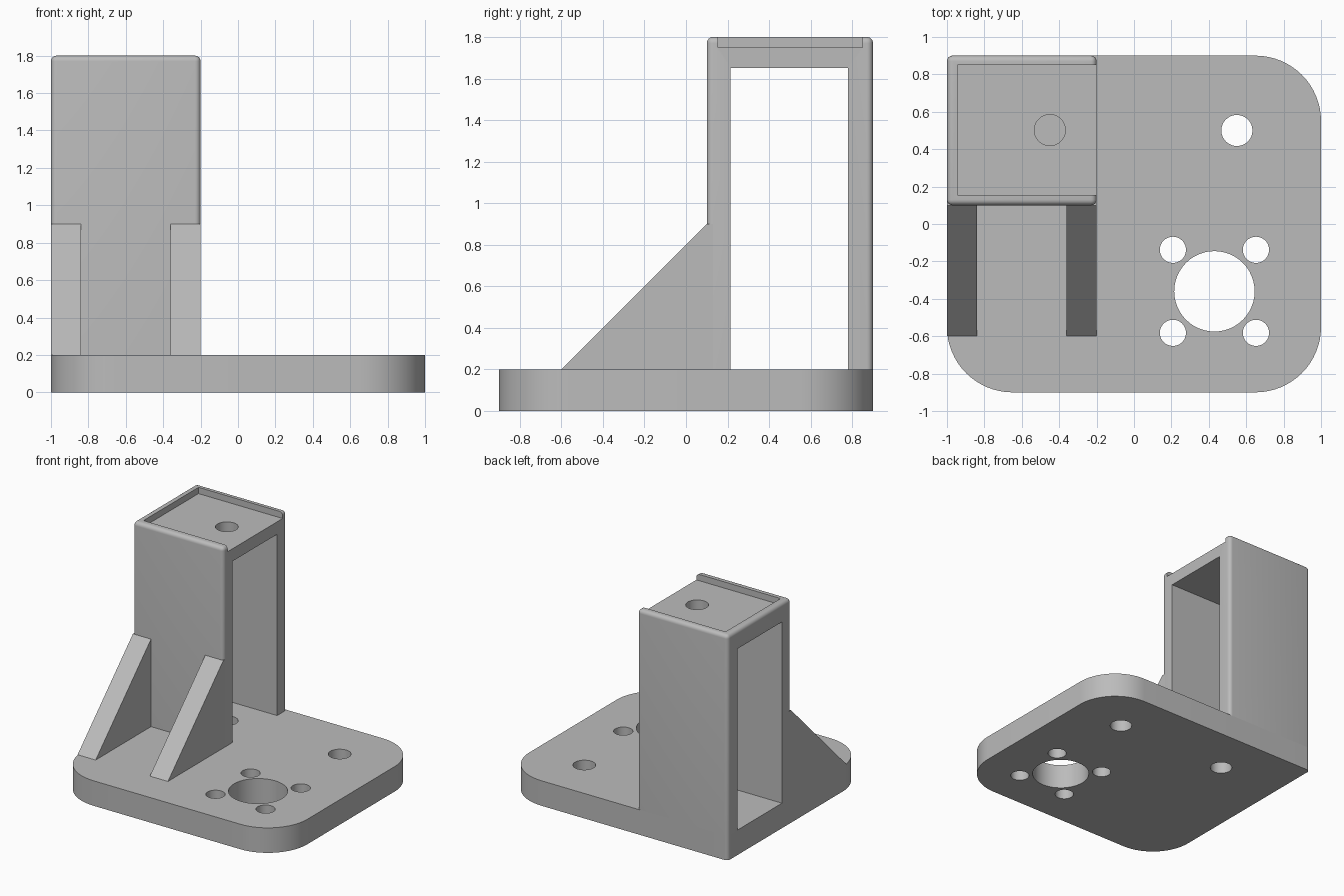
import bpy, bmesh, math
from mathutils import Vector

cube = bpy.data.objects.get("Cube")
if cube:
    bpy.data.objects.remove(cube, do_unlink=True)

grey = bpy.data.materials.new("plain grey")
grey.use_nodes = True
colour = (0.5, 0.5, 0.5, 1)
grey.diffuse_color = colour
grey.node_tree.nodes["Principled BSDF"].inputs["Base Color"].default_value = colour


def prism(name, points, shift):
    """Extrude a closed outline of 3D points along a vector."""
    bm = bmesh.new()
    face = bm.faces.new([bm.verts.new(p) for p in points])
    new = bmesh.ops.extrude_face_region(bm, geom=[face])["geom"]
    verts = [v for v in new if isinstance(v, bmesh.types.BMVert)]
    bmesh.ops.translate(bm, verts=verts, vec=Vector(shift))
    bmesh.ops.recalc_face_normals(bm, faces=bm.faces)
    mesh = bpy.data.meshes.new(name)
    bm.to_mesh(mesh)
    bm.free()
    mesh.materials.append(grey)
    obj = bpy.data.objects.new(name, mesh)
    bpy.context.collection.objects.link(obj)
    return obj


def box(name, x0, x1, y0, y1, z0, z1):
    outline = [(x0, y0, z0), (x1, y0, z0), (x1, y1, z0), (x0, y1, z0)]
    return prism(name, outline, (0, 0, z1 - z0))


def cylinder(x, y, r, z0, z1, sides=48):
    ring = [(x + r * math.cos(math.tau * i / sides),
             y + r * math.sin(math.tau * i / sides), z0) for i in range(sides)]
    return prism("hole_cutter", ring, (0, 0, z1 - z0))


def cut(obj, cutters):
    """Subtract each cutter, bake the result and drop the cutters."""
    for c in cutters:
        c.hide_render = True
        mod = obj.modifiers.new("cut", "BOOLEAN")
        mod.operation = "DIFFERENCE"
        mod.solver = "EXACT"
        mod.object = c
    bpy.context.view_layer.update()
    graph = bpy.context.evaluated_depsgraph_get()
    mesh = bpy.data.meshes.new_from_object(obj.evaluated_get(graph))
    obj.modifiers.clear()
    obj.data = mesh
    for c in cutters:
        bpy.data.objects.remove(c, do_unlink=True)


def smooth(obj):
    bpy.ops.object.select_all(action="DESELECT")
    obj.select_set(True)
    bpy.context.view_layer.objects.active = obj
    bpy.ops.object.shade_smooth_by_angle(angle=math.radians(30))


# Base plate: three large round corners, one tight corner under the tower
outline = []
for k, (sx, sy, r) in enumerate([(1, 1, 0.35), (-1, 1, 0.03), (-1, -1, 0.35), (1, -1, 0.35)]):
    for i in range(17):
        a = math.pi / 2 * (k + i / 16)
        outline.append((sx * (1 - r) + r * math.cos(a), sy * (0.9 - r) + r * math.sin(a), 0))
base = prism("base_plate", outline, (0, 0, 0.2))

# Shaft hole, four screw holes around it and two mounting holes
holes = [(0.43, -0.36, 0.215), (0.55, 0.5, 0.083), (-0.45, 0.5, 0.083)]
holes += [(0.43 + sx * 0.222, -0.36 + sy * 0.222, 0.07) for sx in (-1, 1) for sy in (-1, 1)]
cut(base, [cylinder(x, y, r, -0.1, 0.3) for x, y, r in holes])
smooth(base)

# Tower block with rounded upright and top edges
tower = box("tower", -1, -0.2, 0.1, 0.9, 0.2, 1.8)
bm = bmesh.new()
bm.from_mesh(tower.data)
edges = [e for e in bm.edges if max(v.co.z for v in e.verts) > 1]
bmesh.ops.bevel(bm, geom=edges, offset=0.03, segments=6, profile=0.5, affect="EDGES")
bm.to_mesh(tower.data)
bm.free()

# Side-to-side opening, shallow top tray open to one side, blind hole
cut(tower, [
    box("opening_cutter", -1.2, 0, 0.215, 0.78, 0.1, 1.65),
    box("tray_cutter", -0.945, 0, 0.155, 0.85, 1.75, 2),
    cylinder(-0.45, 0.502, 0.083, 1.66, 1.9),
])
smooth(tower)

# Sloping ribs in front of the tower
for name, x in (("right_rib", -1), ("left_rib", -0.36)):
    side = [(x, y, z) for y, z in ((-0.6, 0.2), (0.14, 0.2), (0.14, 0.9), (0.1, 0.9))]
    prism(name, side, (0.16, 0, 0))
